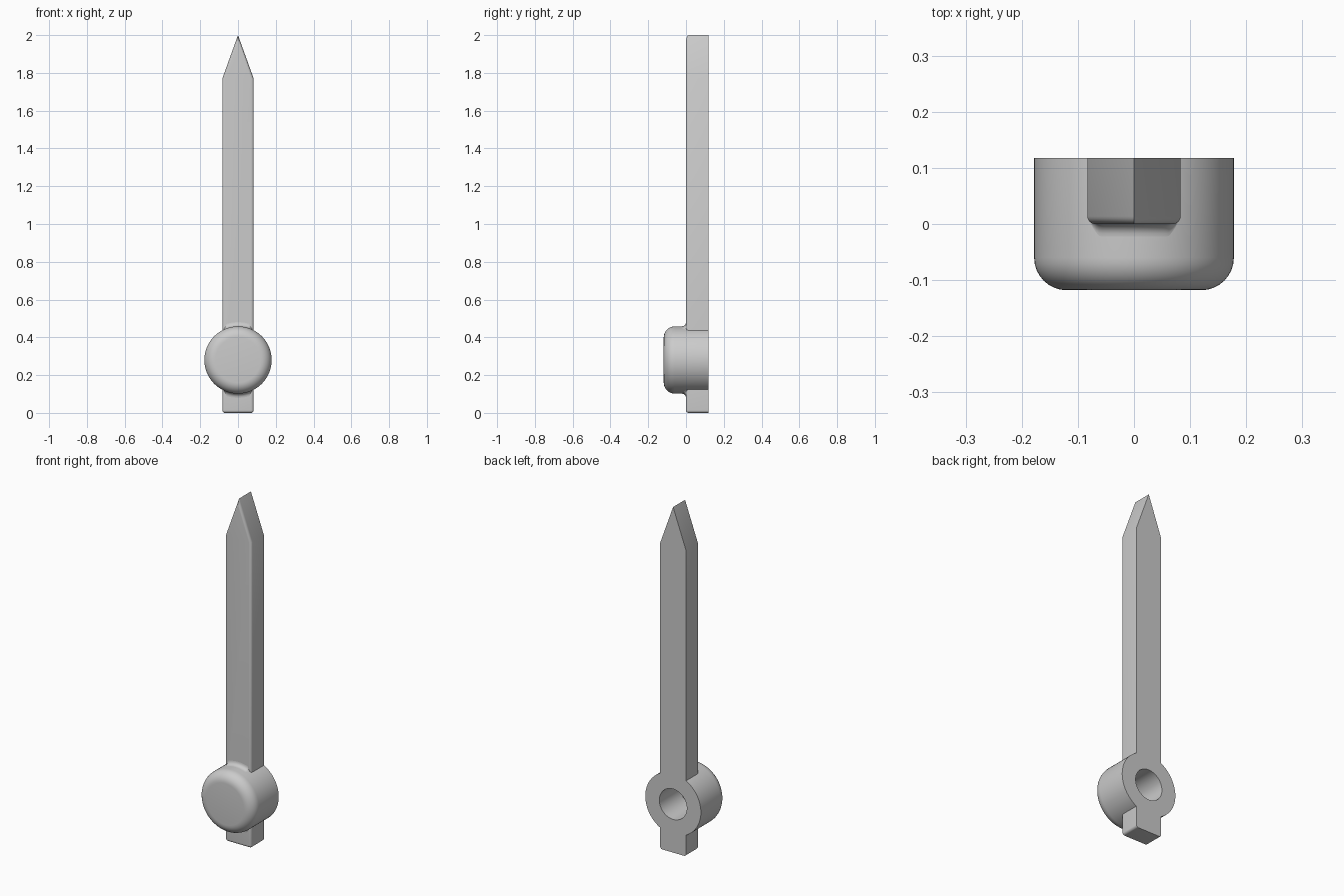
import bpy, bmesh
from math import sin, cos, pi, sqrt

if "Cube" in bpy.data.objects:
    bpy.data.objects.remove(bpy.data.objects["Cube"], do_unlink=True)

HUB_Z, HUB_R, HUB_ROUND = 0.28, 0.178, 0.058
HOLE_R, FLOOR_Y = 0.088, -0.075
BACK, HUB_FRONT = 0.118, -0.118
HALF, EDGE, COVE = 0.083, 0.022, 0.022

grey = bpy.data.materials.new("plain grey")
grey.use_nodes = True
grey.diffuse_color = (0.6, 0.6, 0.6, 1)
grey.node_tree.nodes["Principled BSDF"].inputs["Base Color"].default_value = (0.6, 0.6, 0.6, 1)


def finish(name, bm):
    mesh = bpy.data.meshes.new(name)
    bm.to_mesh(mesh)
    bm.free()
    mesh.materials.append(grey)
    ob = bpy.data.objects.new(name, mesh)
    bpy.context.collection.objects.link(ob)
    bpy.ops.object.select_all(action='DESELECT')
    ob.select_set(True)
    bpy.context.view_layer.objects.active = ob
    bpy.ops.object.shade_smooth_by_angle(angle=pi / 6)


# Hub: turned profile with a rounded front and a blind hole in the back
def build_hub(sides=72, steps=8):
    profile = [(0, HUB_FRONT)]
    for i in range(steps + 1):
        a = i / steps * pi / 2
        profile.append((HUB_R - HUB_ROUND * (1 - sin(a)),
                        HUB_FRONT + HUB_ROUND * (1 - cos(a))))
    profile += [(HUB_R, BACK), (HOLE_R, BACK), (HOLE_R, FLOOR_Y), (0, FLOOR_Y)]
    bm = bmesh.new()
    verts = [bm.verts.new((r, y, HUB_Z)) for r, y in profile]
    edges = [bm.edges.new(pair) for pair in zip(verts, verts[1:])]
    bmesh.ops.spin(bm, geom=verts + edges, cent=(0, 0, HUB_Z), axis=(0, 1, 0),
                   angle=2 * pi, steps=sides, use_merge=True)
    bmesh.ops.remove_doubles(bm, verts=bm.verts, dist=1e-5)
    bmesh.ops.recalc_face_normals(bm, faces=bm.faces)
    finish("hub", bm)


# Flat arm that starts on the hub's curve, with rounded front edges
def build_arm(name, side, far_points, round_corners):
    reach = HUB_R - 0.001
    root = []
    for i in range(13):
        x = HALF * (i / 6 - 1)
        root.append((x, HUB_Z + side * sqrt(reach ** 2 - x * x)))
    bm = bmesh.new()
    face = bm.faces.new([bm.verts.new((x, BACK, z)) for x, z in root + far_points])
    new = bmesh.ops.extrude_face_region(bm, geom=[face])["geom"]
    moved = [v for v in new if isinstance(v, bmesh.types.BMVert)]
    bmesh.ops.translate(bm, verts=moved, vec=(0, -BACK, 0))
    bmesh.ops.recalc_face_normals(bm, faces=bm.faces)

    def on_root(v):
        return abs(sqrt(v.co.x ** 2 + (v.co.z - HUB_Z) ** 2) - reach) < 1e-4

    chosen = []
    for e in bm.edges:
        a, b = e.verts
        front = max(a.co.y, b.co.y) < 0.01
        corner = round_corners and abs(a.co.y - b.co.y) > 0.05
        if (front or corner) and not (on_root(a) and on_root(b)):
            chosen.append(e)
    bmesh.ops.bevel(bm, geom=chosen, offset=EDGE, offset_type='OFFSET',
                    segments=6, profile=0.5, affect='EDGES', clamp_overlap=True)
    finish(name, bm)


# Hollow fillet where an arm's front runs into the hub
def build_cove(name, side, columns=32, steps=6):
    bm = bmesh.new()
    rows = []
    for i in range(columns + 1):
        x = HALF * (2 * i / columns - 1)
        e = min(EDGE, max(0, abs(x) - (HALF - EDGE)))
        y0 = EDGE - sqrt(EDGE ** 2 - e ** 2)
        k = COVE * (1 - e / EDGE) + 0.0005
        row = []
        for j in range(steps + 1):
            t = j / steps * pi / 2
            r = HUB_R + k * (1 - cos(t))
            row.append(bm.verts.new((x, y0 - k * (1 - sin(t)),
                                     HUB_Z + side * sqrt(r * r - x * x))))
        rows.append(row)
    for p, q in zip(rows, rows[1:]):
        for j in range(steps):
            f = bm.faces.new((p[j], q[j], q[j + 1], p[j + 1]))
            f.normal_update()
            if f.normal.y > 0:
                f.normal_flip()
    finish(name, bm)


build_hub()
build_arm("pointer_blade", 1, [(HALF, 1.77), (0, 2), (-HALF, 1.77)], False)
build_arm("tail", -1, [(HALF, 0), (-HALF, 0)], True)
build_cove("blade_fillet", 1)
build_cove("tail_fillet", -1)
